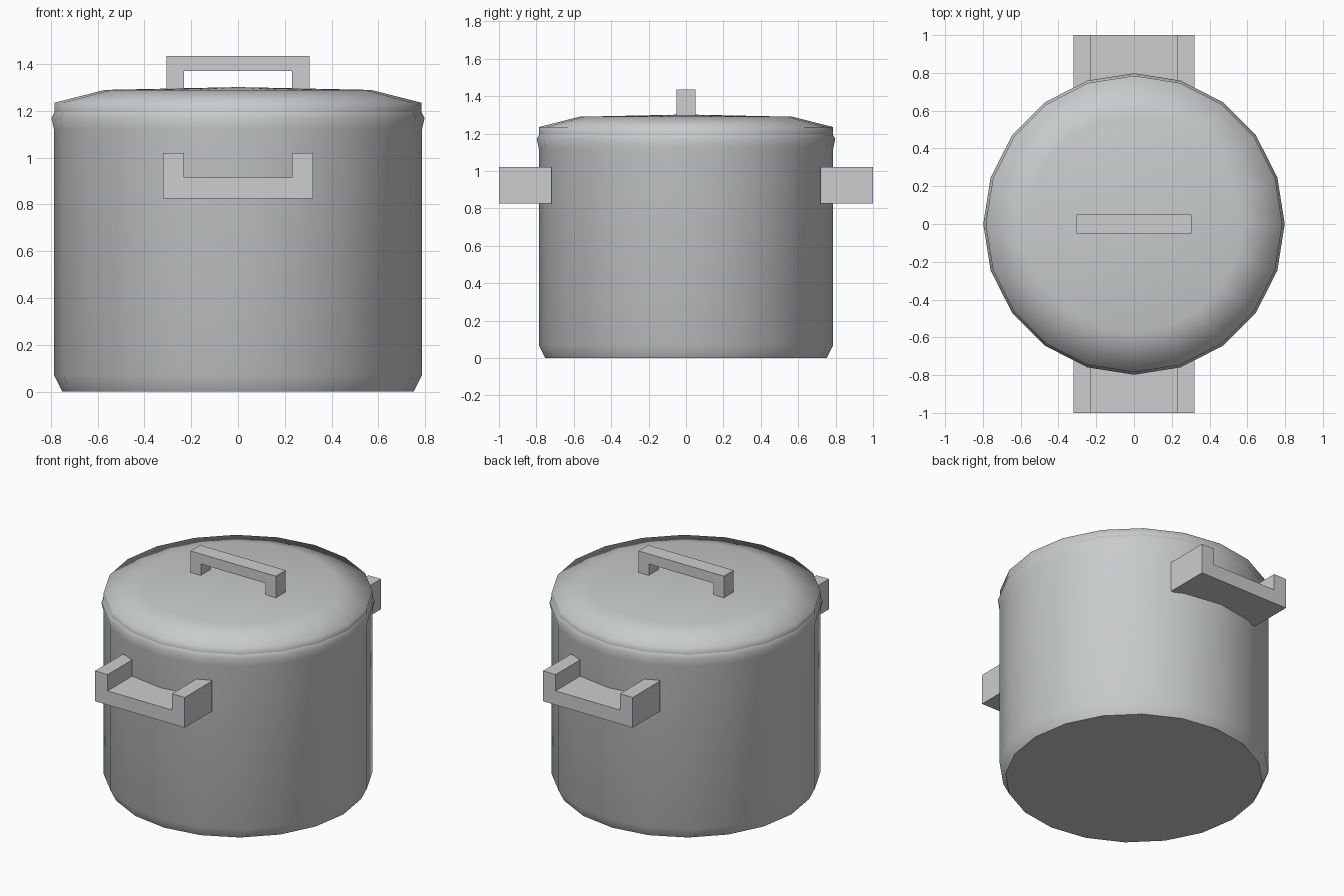
import bpy
import bmesh
from math import cos, sin, radians, tau

cube = bpy.data.objects.get("Cube")
if cube:
    bpy.data.objects.remove(cube, do_unlink=True)

SIDES = 20


def material(name, rgb):
    mat = bpy.data.materials.new(name)
    mat.use_nodes = True
    colour = (*rgb, 1)
    mat.diffuse_color = colour
    mat.node_tree.nodes["Principled BSDF"].inputs["Base Color"].default_value = colour
    return mat


def finish(name, bm, mat, angle=None):
    bmesh.ops.recalc_face_normals(bm, faces=bm.faces[:])
    mesh = bpy.data.meshes.new(name)
    bm.to_mesh(mesh)
    bm.free()
    mesh.materials.append(mat)
    obj = bpy.data.objects.new(name, mesh)
    bpy.context.collection.objects.link(obj)
    if angle:
        bpy.ops.object.select_all(action="DESELECT")
        obj.select_set(True)
        bpy.context.view_layer.objects.active = obj
        bpy.ops.object.shade_smooth_by_angle(angle=radians(angle))
    return obj


def lathe(name, profile, mat, angle, peak=None):
    """Turn (radius, height) points round z; close the top flat or to a peak."""
    bm = bmesh.new()
    rings = [[bm.verts.new((r * cos(tau * i / SIDES), r * sin(tau * i / SIDES), z))
              for i in range(SIDES)] for r, z in profile]
    for low, high in zip(rings, rings[1:]):
        for i in range(SIDES):
            j = (i + 1) % SIDES
            bm.faces.new((low[i], low[j], high[j], high[i]))
    bm.faces.new(rings[0][::-1])
    if peak is None:
        bm.faces.new(rings[-1])
    else:
        tip = bm.verts.new((0, 0, peak))
        for i in range(SIDES):
            bm.faces.new((rings[-1][i], rings[-1][(i + 1) % SIDES], tip))
    return finish(name, bm, mat, angle)


def bracket(name, outer, inner, z_feet, z_inner, z_bar, y0, y1, mat):
    """U-shaped bar outline pushed along y; z_feet is the open side."""
    half = [(outer, z_bar), (outer, z_feet), (inner, z_feet), (inner, z_inner)]
    outline = half + [(-x, z) for x, z in reversed(half)]
    bm = bmesh.new()
    face = bm.faces.new([bm.verts.new((x, y0, z)) for x, z in outline])
    moved = bmesh.ops.extrude_face_region(bm, geom=[face])["geom"]
    bmesh.ops.translate(bm, vec=(0, y1 - y0, 0),
                        verts=[v for v in moved if isinstance(v, bmesh.types.BMVert)])
    return finish(name, bm, mat)


steel = material("brushed steel", (0.58, 0.60, 0.61))
handle_grey = material("handle grey", (0.61, 0.61, 0.635))

# Pot with chamfered foot and flared rim
lathe("pot_body", [(0.752, 0), (0.787, 0.07), (0.787, 1.12), (0.798, 1.17), (0.785, 1.195)],
      steel, 50)

# Shallow domed lid
lathe("lid", [(0.785, 1.19), (0.785, 1.235), (0.57, 1.29)], steel, 80, peak=1.302)

# Handles
bracket("lid_handle", 0.305, 0.23, 1.28, 1.37, 1.435, -0.05, 0.05, handle_grey)
for label, side in (("front", -1), ("back", 1)):
    bracket(label + "_handle", 0.32, 0.23, 1.02, 0.915, 0.825,
            0.72 * side, side, handle_grey)
